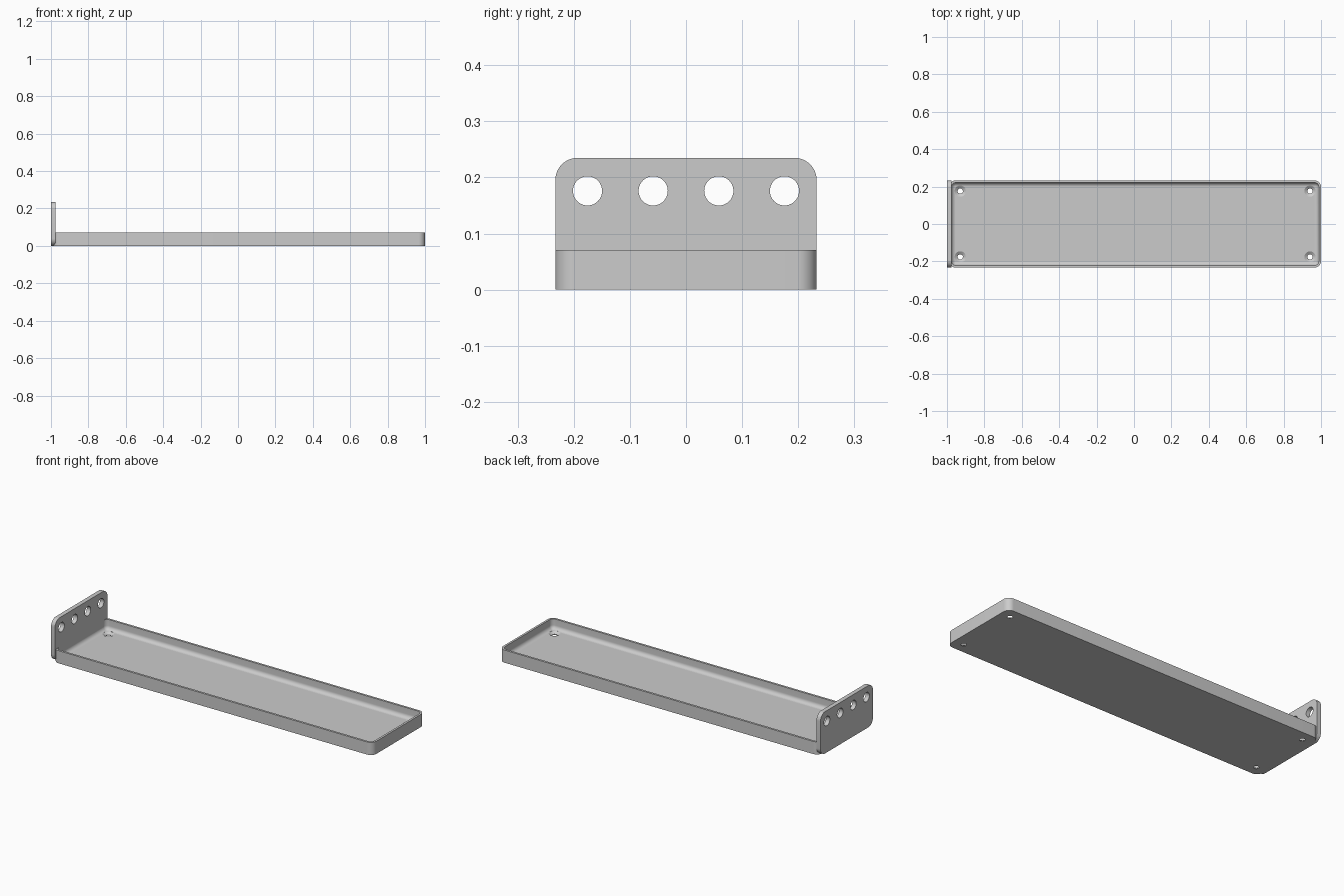
import bpy, bmesh, math

if "Cube" in bpy.data.objects:
    bpy.data.objects.remove(bpy.data.objects["Cube"], do_unlink=True)

grey = bpy.data.materials.new("light grey")
grey.use_nodes = True
grey.diffuse_color = (0.6, 0.6, 0.6, 1)
grey.node_tree.nodes["Principled BSDF"].inputs["Base Color"].default_value = (0.6, 0.6, 0.6, 1)


def rounded_rect(half_u, half_v, radius, steps=10):
    """Counter-clockwise outline centred on the origin."""
    pts = []
    for quarter, (su, sv) in enumerate([(1, 1), (-1, 1), (-1, -1), (1, -1)]):
        for i in range(steps + 1):
            a = math.pi / 2 * (quarter + i / steps)
            pts.append((su * (half_u - radius) + radius * math.cos(a),
                        sv * (half_v - radius) + radius * math.sin(a)))
    return pts


def loft(name, rings):
    """Skin a stack of equal rings and cap both ends."""
    bm = bmesh.new()
    loops = [[bm.verts.new(p) for p in ring] for ring in rings]
    for a, b in zip(loops, loops[1:]):
        n = len(a)
        for i in range(n):
            j = (i + 1) % n
            bm.faces.new((a[i], a[j], b[j], b[i]))
    bm.faces.new(loops[0][::-1])
    bm.faces.new(loops[-1])
    bmesh.ops.recalc_face_normals(bm, faces=bm.faces)
    mesh = bpy.data.meshes.new(name)
    bm.to_mesh(mesh)
    bm.free()
    mesh.materials.append(grey)
    obj = bpy.data.objects.new(name, mesh)
    bpy.context.collection.objects.link(obj)
    return obj


def circle(radius, n=40):
    return [(radius * math.cos(2 * math.pi * i / n),
             radius * math.sin(2 * math.pi * i / n)) for i in range(n)]


def activate(obj):
    bpy.ops.object.select_all(action='DESELECT')
    obj.select_set(True)
    bpy.context.view_layer.objects.active = obj


def cut(obj, cutters):
    """Subtract each cutter, then discard it."""
    activate(obj)
    for cutter in cutters:
        cutter.hide_render = True
        mod = obj.modifiers.new("hole", 'BOOLEAN')
        mod.operation = 'DIFFERENCE'
        mod.solver = 'EXACT'
        mod.object = cutter
        bpy.ops.object.modifier_apply(modifier=mod.name)
        bpy.data.objects.remove(cutter, do_unlink=True)


# Tray: rounded outer wall, thin rim, filleted cavity
HALF_Y, HEIGHT, FLOOR, WALL = 0.233, 0.071, 0.015, 0.012
CENTRE_X, HALF_X, CORNER, FILLET = 0.006, 0.994, 0.035, 0.022


def tray_ring(inset, z):
    outline = rounded_rect(HALF_X - inset, HALF_Y - inset, CORNER - inset)
    return [(CENTRE_X + x, y, z) for x, y in outline]


rings = [tray_ring(0, 0), tray_ring(0, HEIGHT), tray_ring(WALL, HEIGHT)]
for i in range(9):
    a = math.pi / 2 * i / 8
    rings.append(tray_ring(WALL + FILLET * (1 - math.cos(a)),
                           FLOOR + FILLET * (1 - math.sin(a))))
tray = loft("tray", rings)

# Countersunk screw holes in the four corners of the floor
screw_profile = [(0.014, -0.01), (0.014, 0.004), (0.03, FLOOR), (0.03, FLOOR + 0.01)]
screws = []
for sx in (-1, 1):
    for sy in (-1, 1):
        screws.append(loft("screw_cutter", [
            [(CENTRE_X + sx * 0.935 + x, sy * 0.176 + y, z) for x, y in circle(r)]
            for r, z in screw_profile]))
cut(tray, screws)

# Upright end plate with a row of four round holes
TOP, INNER = 0.235, -0.9755
outline = rounded_rect(HALF_Y, TOP / 2, 0.04)
plate = loft("end_plate", [[(x, y, z + TOP / 2) for y, z in outline]
                           for x in (-1, INNER)])
cut(plate, [loft("plate_cutter", [[(x, 0.117 * (k - 1.5) + y, 0.176 + z)
                                   for y, z in circle(0.026)]
                                  for x in (-1.02, -0.95)])
            for k in range(4)])

for obj in (tray, plate):
    activate(obj)
    bpy.ops.object.shade_smooth_by_angle(angle=math.radians(30))
